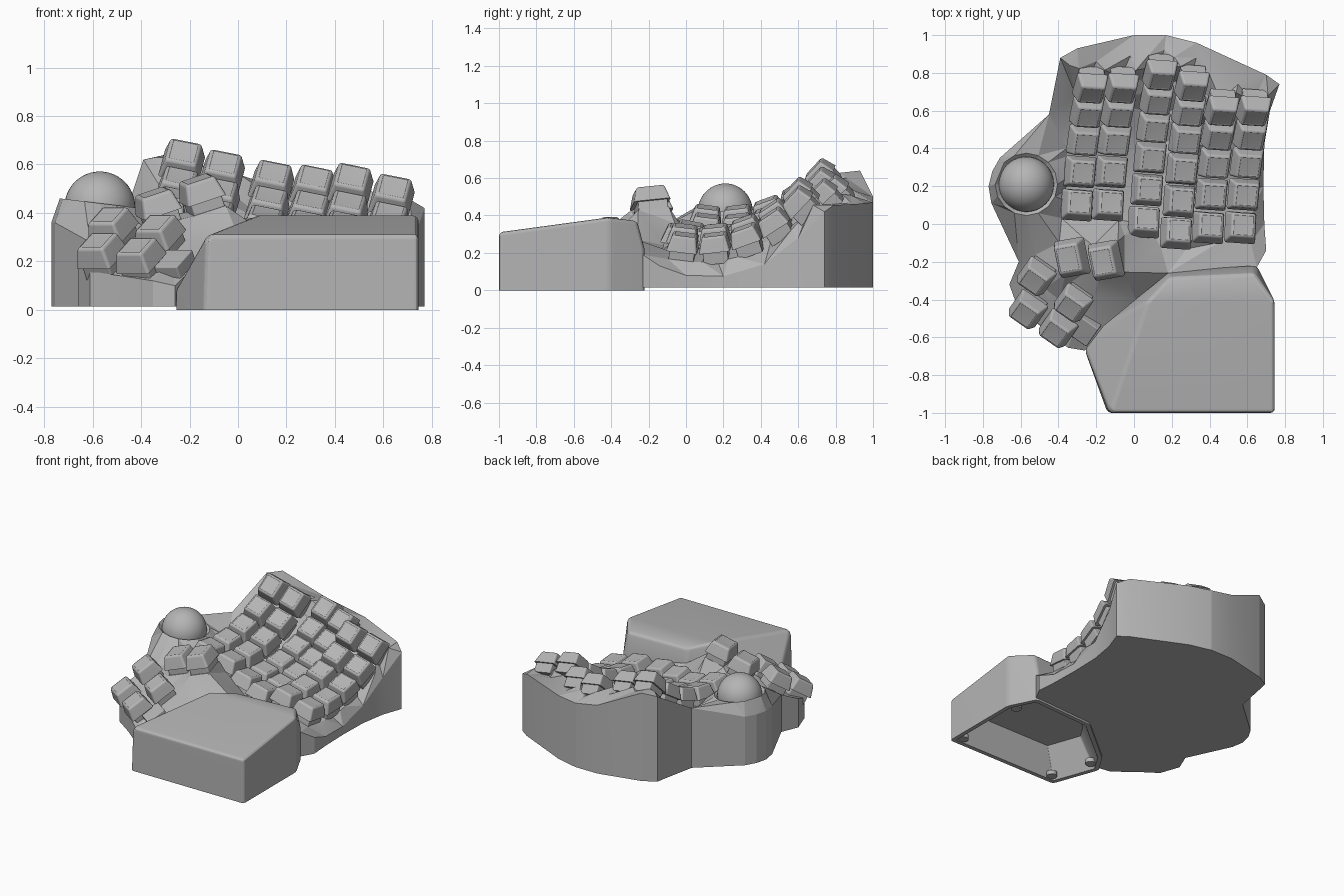
import bpy, bmesh, math
from mathutils import Matrix, Vector
from mathutils.geometry import delaunay_2d_cdt

cube = bpy.data.objects.get("Cube")
if cube:
    bpy.data.objects.remove(cube)

grey = bpy.data.materials.new("warm_grey_plastic")
grey.use_nodes = True
COLOR = (0.46, 0.46, 0.46, 1)
grey.diffuse_color = COLOR
grey.node_tree.nodes["Principled BSDF"].inputs["Base Color"].default_value = COLOR


def add(name, mesh, matrix=Matrix(), weighted=False):
    ob = bpy.data.objects.new(name, mesh)
    bpy.context.collection.objects.link(ob)
    ob.matrix_world = matrix
    if weighted:
        ob.modifiers.new("flat_faces", 'WEIGHTED_NORMAL').keep_sharp = True
    return ob


def to_mesh(bm, name, smooth):
    bmesh.ops.recalc_face_normals(bm, faces=bm.faces)
    mesh = bpy.data.meshes.new(name)
    bm.to_mesh(mesh)
    bm.free()
    mesh.materials.append(grey)
    mesh.shade_smooth()
    mesh.set_sharp_from_angle(angle=math.radians(smooth))
    return mesh


def block(name, width, depth, low, high, taper, bevel, dish=0):
    """Tapered box with rounded edges; its local origin is the top centre."""
    bm = bmesh.new()
    bmesh.ops.create_cube(bm, size=1)
    for v in bm.verts:
        top = v.co.z > 0
        k = taper if top else 1
        v.co = (v.co.x * width * k, v.co.y * depth * k + (0.004 if top else 0), high if top else low)
    edges = [e for e in bm.edges if max(v.co.z for v in e.verts) > low]
    bmesh.ops.bevel(bm, geom=edges, offset=bevel, segments=3, profile=0.5, affect='EDGES')
    if dish:
        bm.normal_update()
        face = max(bm.faces, key=lambda f: f.calc_center_median().z)
        bmesh.ops.inset_region(bm, faces=[face], thickness=0.006, depth=-dish)
    return to_mesh(bm, name, 40)


cap_mesh = block("key_cap", 0.168, 0.166, -0.085, 0, 0.77, 0.013, 0.003)
switch_mesh = block("key_switch", 0.135, 0.135, -0.15, -0.07, 1, 0.006)

# Key frames: columns curve upward to the back and lean down to the right
frames = []
columns = [(-0.285, 0.11, 0.445, 5), (-0.12, 0.11, 0.4, 5), (0.07, 0.025, 0.36, 6),
           (0.24, -0.035, 0.34, 6), (0.41, -0.01, 0.345, 5), (0.58, -0.01, 0.3, 5)]
for x, y, z, count in columns:
    first, last = (-7, 47) if count == 5 else (-11, 43)
    step = math.radians((last - first) / (count - 1))
    tilt = math.radians(first)
    p = Vector((x, y, z))
    for row in range(count):
        turn = Matrix.Rotation(-0.07, 4, 'Z') @ Matrix.Rotation(0.2, 4, 'Y') @ Matrix.Rotation(tilt, 4, 'X')
        frames.append(Matrix.Translation(p) @ turn)
        mid = tilt + step / 2
        p += Vector((0.015, 0.156 * math.cos(mid), 0.156 * math.sin(mid)))
        tilt += step

# Thumb cluster frames: position, tilt, roll and yaw in degrees, and key length
thumbs = [(-0.35, -0.19, 0.485, 6, -18, 10, 1.2), (-0.17, -0.205, 0.54, 6, -18, 10, 1.2),
          (-0.54, -0.31, 0.39, 33, 0, -35, 1), (-0.585, -0.485, 0.285, 33, 0, -35, 1),
          (-0.345, -0.45, 0.36, 33, 0, -35, 1), (-0.425, -0.585, 0.265, 33, 0, -35, 1)]
for x, y, z, tilt, roll, yaw, length in thumbs:
    turn = Matrix.Rotation(math.radians(yaw), 4, 'Z') @ Matrix.Rotation(math.radians(roll), 4, 'Y')
    turn = turn @ Matrix.Rotation(math.radians(tilt), 4, 'X') @ Matrix.Diagonal((1, length, 1, 1))
    frames.append(Matrix.Translation((x, y, z)) @ turn)

for frame in frames:
    add("key_cap", cap_mesh, frame, True)
    add("key_switch", switch_mesh, frame, True)

# Uncapped switch at the end of the thumb cluster
bare = frames[-1].copy()
bare.translation = (-0.3, -0.6, 0.27)
add("bare_switch", switch_mesh, bare, True)

# Case rim, anticlockwise from the back left corner, with the wall height at each point
rim = [(-0.39, 0.88, 0.62), (-0.45, 0.58, 0.44), (-0.71, 0.35, 0.36), (-0.75, 0.28, 0.36),
       (-0.77, 0.2, 0.36), (-0.755, 0.11, 0.36), (-0.61, -0.2, 0.28), (-0.66, -0.32, 0.22),
       (-0.61, -0.46, 0.16), (-0.48, -0.55, 0.14), (-0.35, -0.655, 0.12), (-0.26, -0.67, 0.1),
       (-0.16, -0.54, 0.2), (0.01, -0.4, 0.28), (0.18, -0.26, 0.27), (0.65, -0.23, 0.19),
       (0.7, -0.14, 0.13), (0.69, 0, 0.08), (0.685, 0.2, 0.075), (0.69, 0.42, 0.14),
       (0.72, 0.6, 0.28), (0.77, 0.74, 0.42), (0.7, 0.79, 0.455), (0.33, 0.96, 0.465),
       (0.17, 1.0, 0.47), (0, 1.0, 0.5), (-0.3, 0.93, 0.64)]
points = [Vector(p) for p in rim]
BALL = Vector((-0.57, 0.21, 0.425))


def add_point(p, gap=0.03):
    if all((p.xy - q.xy).length > gap for q in points):
        points.append(p)


# Ball socket, saddle and back ridge, then the plate that carries the keys
for i in range(16):
    a = i * math.tau / 16
    add_point(BALL + Vector((0.165 * math.cos(a), 0.165 * math.sin(a), 0.015 - 0.02 * math.cos(a))))
add_point(BALL - Vector((0, 0, 0.13)))
for p in [(-0.05, -0.06, 0.36), (0.71, 0.68, 0.455), (0.55, 0.74, 0.45), (0.4, 0.79, 0.46),
          (-0.34, 0.84, 0.63), (-0.2, 0.86, 0.6), (-0.02, 0.89, 0.54), (0.16, 0.92, 0.49), (0.33, 0.88, 0.47)]:
    add_point(Vector(p))
for frame in frames:
    for dx, dy in [(0, 0), (-1, -1), (1, -1), (1, 1), (-1, 1)]:
        add_point(frame @ Vector((dx * 0.07, dy * 0.07, -0.13)), 0.045)

n = len(rim)
flat, _, tris, origin, _, _ = delaunay_2d_cdt(
    [p.xy for p in points], [(i, (i + 1) % n) for i in range(n)], [], 1, 1e-5)
bm = bmesh.new()
verts = [bm.verts.new((v.x, v.y, points[o[0]].z if o else 0.2)) for v, o in zip(flat, origin)]
for t in tris:
    bm.faces.new([verts[i] for i in t])
bmesh.ops.delete(bm, geom=[v for v in bm.verts if not v.link_faces], context='VERTS')
under = bmesh.ops.extrude_face_region(bm, geom=bm.faces[:], use_keep_orig=True)["geom"]
for v in under:
    if isinstance(v, bmesh.types.BMVert):
        v.co.z = 0.015
add("case", to_mesh(bm, "case", 14))

# Trackball
bm = bmesh.new()
bmesh.ops.create_uvsphere(bm, u_segments=40, v_segments=24, radius=0.146)
add("trackball", to_mesh(bm, "trackball", 60), Matrix.Translation(BALL))

# Wrist rest: sloped hull with a hollow underside
base = [(-0.26, -0.67), (-0.17, -0.53), (0.17, -0.25), (0.65, -0.22), (0.745, -0.41), (0.745, -1), (-0.14, -1)]
hull = [(x, y, 0) for x, y in base]
hull += [(-0.26, -0.67, 0.08), (-0.17, -0.53, 0.12), (0.17, -0.25, 0.22), (0.65, -0.22, 0.22),
         (0.745, -0.41, 0.39), (0.745, -1, 0.31), (-0.13, -1, 0.31), (0.07, -0.41, 0.39),
         (0.64, -0.26, 0.37), (0.19, -0.28, 0.365)]
bm = bmesh.new()
for p in hull:
    bm.verts.new(p)
bmesh.ops.convex_hull(bm, input=bm.verts)
bmesh.ops.dissolve_limit(bm, angle_limit=math.radians(4), verts=bm.verts, edges=bm.edges)
bm.normal_update()
bevel_edges = [e for e in bm.edges if max(v.co.z for v in e.verts) > 0.01 and e.calc_face_angle(0) > 0.4]
bmesh.ops.bevel(bm, geom=bevel_edges, offset=0.022, segments=3, profile=0.5, affect='EDGES')
bm.normal_update()
floor = min(bm.faces, key=lambda f: f.normal.z * f.calc_area())
bmesh.ops.inset_region(bm, faces=[floor], thickness=0.03)
roof = bmesh.ops.extrude_face_region(bm, geom=[floor])["geom"]
bmesh.ops.delete(bm, geom=[floor], context='FACES_ONLY')
for v in roof:
    if isinstance(v, bmesh.types.BMVert):
        v.co = (0.35 + (v.co.x - 0.35) * 0.78, -0.65 + (v.co.y + 0.65) * 0.8, 0.2)
add("wrist_rest", to_mesh(bm, "wrist_rest", 18), weighted=True)

# Foot pads at the corners of the wrist rest
bm = bmesh.new()
bmesh.ops.create_cone(bm, cap_ends=True, segments=20, radius1=0.035, radius2=0.035, depth=0.03)
foot_mesh = to_mesh(bm, "foot_pad", 40)
for x, y in [(-0.08, -0.94), (0.68, -0.94), (0.67, -0.41), (-0.17, -0.65)]:
    add("foot_pad", foot_mesh, Matrix.Translation((x, y, 0.02)))
